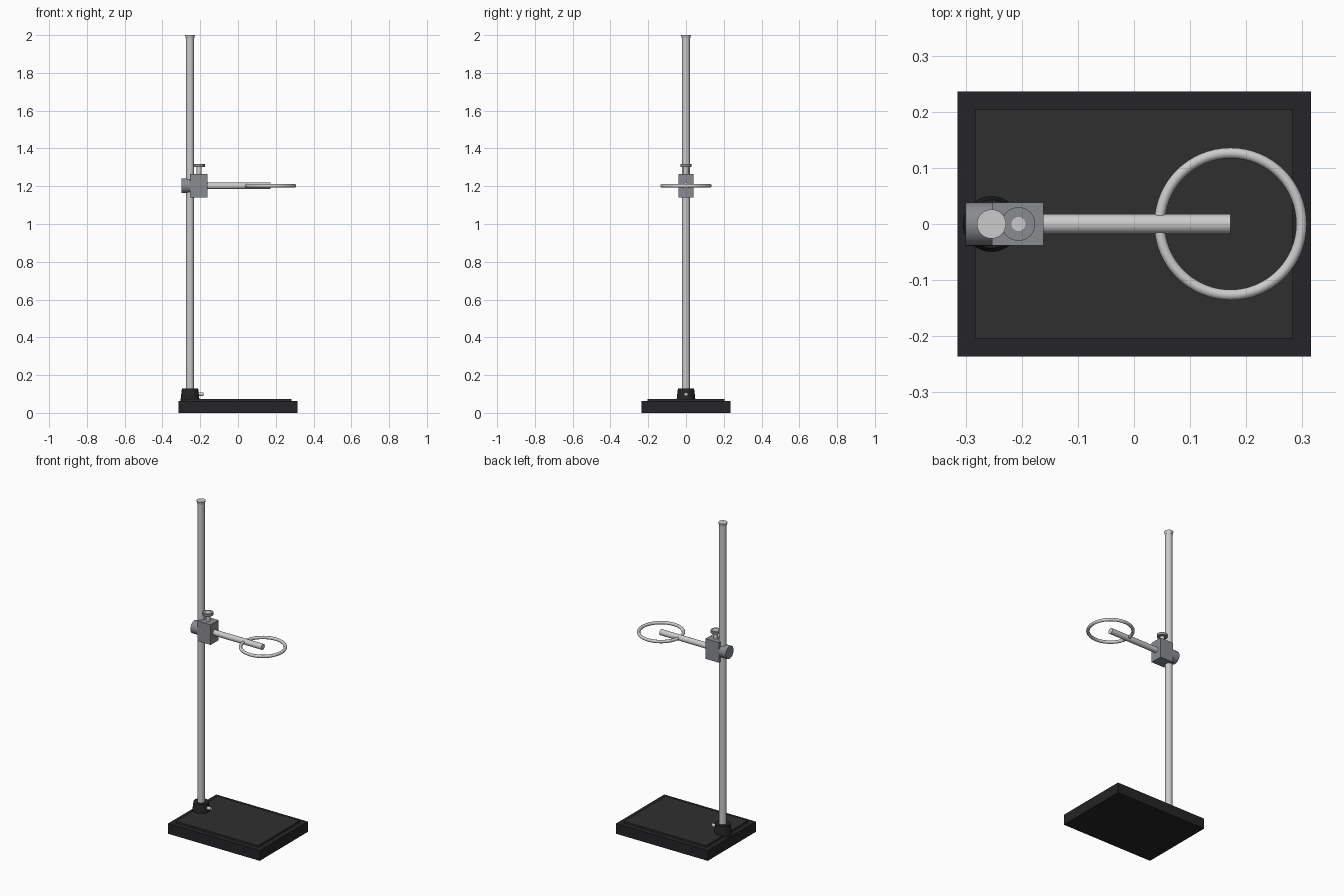
import bpy, math

if "Cube" in bpy.data.objects:
    bpy.data.objects.remove(bpy.data.objects["Cube"])

def material(name, color):
    m = bpy.data.materials.new(name)
    m.diffuse_color = (*color, 1)
    m.use_nodes = True
    m.node_tree.nodes["Principled BSDF"].inputs["Base Color"].default_value = m.diffuse_color
    return m

black = material("black_iron", (0.018, 0.018, 0.02))
panel_black = material("panel_black", (0.028, 0.028, 0.03))
steel = material("steel", (0.72, 0.72, 0.72))
grey = material("clamp_grey", (0.25, 0.26, 0.28))

def finish(name, mat, smooth=False):
    o = bpy.context.object
    o.name = name
    o.data.materials.append(mat)
    if smooth:
        bpy.ops.object.shade_smooth_by_angle(angle=math.radians(35))
    return o

def box(name, lo, hi, mat):
    bpy.ops.mesh.primitive_cube_add(size=1, location=[(a + b) / 2 for a, b in zip(lo, hi)])
    bpy.context.object.scale = [b - a for a, b in zip(lo, hi)]
    bpy.ops.object.transform_apply(location=False, rotation=False, scale=True)
    return finish(name, mat)

def upright(name, x, z0, z1, r0, r1, mat):
    bpy.ops.mesh.primitive_cone_add(vertices=32, radius1=r0, radius2=r1, depth=z1 - z0,
                                    location=(x, 0, (z0 + z1) / 2))
    return finish(name, mat, True)

def along_x(name, x0, x1, z, r, mat):
    bpy.ops.mesh.primitive_cylinder_add(vertices=32, radius=r, depth=x1 - x0,
                                        location=((x0 + x1) / 2, 0, z),
                                        rotation=(0, math.pi / 2, 0))
    return finish(name, mat, True)

ROD_X, SCREW_X, ARM_Z = -0.254, -0.206, 1.202

# Base plate and raised panel
box("base_plate", (-0.315, -0.236, 0), (0.315, 0.236, 0.064), black)
box("base_panel", (-0.283, -0.205, 0.06), (0.283, 0.205, 0.074), panel_black)

# Rod, its socket and the flared end cap
upright("rod_socket", ROD_X, 0.06, 0.128, 0.051, 0.043, black)
along_x("socket_screw", ROD_X, -0.183, 0.099, 0.01, steel)
upright("rod", ROD_X, 0.05, 1.99, 0.021, 0.021, steel)
upright("rod_cap", ROD_X, 1.982, 2.0, 0.022, 0.026, steel)

# Clamp body and thumbscrew
along_x("clamp_barrel", -0.30, -0.22, ARM_Z, 0.039, grey)
box("clamp_block", (-0.253, -0.0385, 1.14), (-0.161, 0.0385, 1.265), grey)
upright("thumbscrew_stem", SCREW_X, 1.25, 1.318, 0.0125, 0.0125, steel)
upright("thumbscrew_head", SCREW_X, 1.302, 1.3175, 0.03, 0.03, grey)

# Support arm and ring
along_x("support_arm", -0.18, 0.172, ARM_Z, 0.0175, steel)
bpy.ops.mesh.primitive_torus_add(location=(0.172, 0, ARM_Z), major_radius=0.1265,
                                 minor_radius=0.0095, major_segments=64, minor_segments=16)
finish("support_ring", steel, True)
